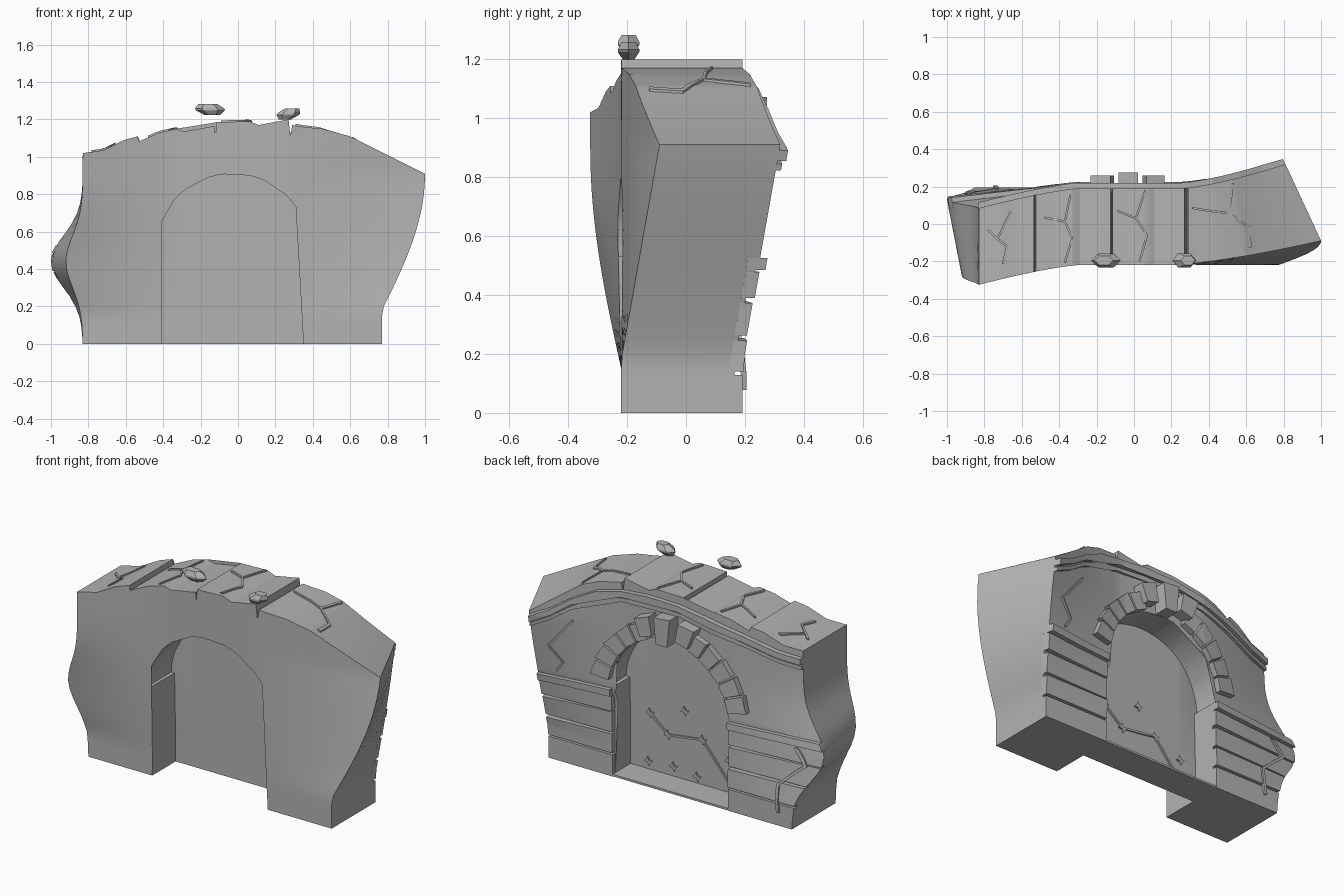
import bpy, bmesh, math, random
from mathutils import Vector

random.seed(4)
cube = bpy.data.objects.get("Cube")
if cube:
    bpy.data.objects.remove(cube)

stone = bpy.data.materials.new("plain grey stone")
stone.use_nodes = True
GREY = (0.45, 0.45, 0.45, 1)
stone.diffuse_color = GREY
stone.node_tree.nodes["Principled BSDF"].inputs["Base Color"].default_value = GREY

FRONT, BACK, LEFT, RIGHT = -0.22, 0.19, 0.77, -0.83
CX, SPRING, HALF, RISE = -0.03, 0.53, 0.38, 0.38

# Top outline of the wall, with slots between the capping slabs
TOP = [(-0.83, 1.02), (-0.72, 1.035), (-0.61, 1.09), (-0.535, 1.11), (-0.53, 1.065), (-0.525, 1.085),
       (-0.42, 1.13), (-0.33, 1.15), (-0.29, 1.135), (-0.125, 1.165), (-0.12, 1.115), (-0.115, 1.185),
       (0.06, 1.19), (0.11, 1.17), (0.27, 1.2), (0.28, 1.11), (0.29, 1.17),
       (0.415, 1.15), (0.51, 1.11), (0.77, 0.91)]
TRIM = [(-0.83, 0.98), (-0.7, 1.0), (-0.5, 1.06), (-0.3, 1.11), (-0.1, 1.14), (0.1, 1.145),
        (0.28, 1.13), (0.42, 1.1), (0.55, 1.03), (0.66, 0.95), (0.77, 0.89)]


def clamp(t):
    return max(0.0, min(1.0, t))


def top_z(x):
    for (a, za), (b, zb) in zip(TOP, TOP[1:]):
        if a <= x <= b:
            return za + (zb - za) * (x - a) / (b - a)
    return TOP[-1][1]


def warp(co):
    """Flares the left end, and bulges the right end of the straight wall."""
    x, y, z = co
    v = (y - FRONT) / (BACK - FRONT)
    s = clamp((z - 0.18) / 0.73)
    dx = (0.23 - 0.19 * v) * math.sin(s * math.pi / 2) * clamp((x - 0.35) / 0.42)
    dy = 0.13 * s * clamp((x - 0.25) / 0.52) ** 1.4
    bulge = math.exp(-0.5 * ((z - 0.44) / 0.14) ** 2) if z > 0.01 else 0
    dx -= (0.09 + 0.08 * v) * bulge * clamp((-0.42 - x) / 0.41) ** 1.4
    lean = math.sin(clamp((z - 0.15) / 0.75) * math.pi / 2)
    dy -= 0.105 * lean * clamp((-0.3 - x) / 0.53) ** 1.3
    return Vector((x + dx, y + dy, z))


def finish(name, bm, smooth=False, bend=True):
    if bend:
        for v in bm.verts:
            v.co = warp(v.co)
    bmesh.ops.recalc_face_normals(bm, faces=bm.faces[:])
    mesh = bpy.data.meshes.new(name)
    bm.to_mesh(mesh)
    bm.free()
    mesh.materials.append(stone)
    obj = bpy.data.objects.new(name, mesh)
    bpy.context.collection.objects.link(obj)
    if smooth:
        bpy.ops.object.select_all(action="DESELECT")
        obj.select_set(True)
        bpy.context.view_layer.objects.active = obj
        bpy.ops.object.shade_smooth_by_angle(angle=math.radians(28))
    return obj


def prism_mesh(outline, y0, y1, step=0.05):
    """Extrudes an x-z outline along y and slices it so that it can bend."""
    bm = bmesh.new()
    near = [bm.verts.new((x, y0, z)) for x, z in outline]
    far = [bm.verts.new((x, y1, z)) for x, z in outline]
    caps = [bm.faces.new(near), bm.faces.new(far[::-1])]
    for i in range(len(near)):
        j = (i + 1) % len(near)
        bm.faces.new((near[j], near[i], far[i], far[j]))
    bmesh.ops.triangulate(bm, faces=caps)
    for axis in (0, 2):
        values = [p[axis // 2] for p in outline]
        for k in range(math.floor(min(values) / step) + 1, math.ceil(max(values) / step)):
            co, no = Vector(), Vector()
            co[axis], no[axis] = k * step, 1
            bmesh.ops.bisect_plane(bm, geom=bm.verts[:] + bm.edges[:] + bm.faces[:],
                                   dist=1e-5, plane_co=co, plane_no=no)
    return bm


def prism(name, outline, y0, y1):
    return finish(name, prism_mesh(outline, y0, y1))


def rect(x0, x1, z0, z1):
    return [(x0, z0), (x1, z0), (x1, z1), (x0, z1)]


def ribbon(name, points, place, width=0.011, height=0.009):
    """A raised strip along a path; place(a, b, h) puts it on a surface."""
    path = []
    for p, q in zip(points, points[1:]):
        p, q = Vector(p), Vector(q)
        path += [p.lerp(q, k / 3) for k in range(3)]
    path.append(Vector(points[-1]))
    bm = bmesh.new()
    rings = []
    for i, p in enumerate(path):
        d = (path[min(i + 1, len(path) - 1)] - path[max(i - 1, 0)]).normalized()
        n = Vector((-d.y, d.x)) * width / 2
        rings.append([bm.verts.new(place(c.x, c.y, h)) for c, h in
                      ((p - n, -0.01), (p + n, -0.01), (p + n, height), (p - n, height))])
    for r, s in zip(rings, rings[1:]):
        for k in range(4):
            bm.faces.new((r[k], r[k - 1], s[k - 1], s[k]))
    bm.faces.new(rings[0])
    bm.faces.new(rings[-1][::-1])
    finish(name, bm)


# Wall body with an arched passage, its lower back set in behind the courses
arch = [(CX + 0.4 * math.cos(a), SPRING + RISE * math.sin(a))
        for a in (math.pi * k / 28 for k in range(29))]
opening = [(CX + HALF, 0), (CX + HALF, SPRING)] + arch + [(CX - HALF, SPRING), (CX - HALF, 0)]
body = prism_mesh([(LEFT, 0)] + opening + [(RIGHT, 0)] + TOP, FRONT, BACK)
for v in body.verts:
    if v.co.y > 0.18 and v.co.z < 0.47:
        v.co.y = 0.165
finish("wall_body", body, smooth=True)

# Closing panel in the passage, and the sill behind it
prism("arch_panel", opening, 0.0, 0.02)
prism("sill", rect(CX - HALF, CX + HALF, 0, 0.012), 0.0, BACK)

# Stone courses and ledge on both sides of the passage
for side, x0, x1 in (("right", RIGHT, CX - HALF), ("left", CX + HALF, LEFT)):
    for i, (z0, z1) in enumerate(((0, 0.128), (0.14, 0.25), (0.263, 0.378), (0.39, 0.48))):
        tilt = random.uniform(-0.006, 0.006) if i else 0
        course = [(x0, z0), (x1, z0), (x1, z1 + tilt), (x0, z1 - tilt)]
        prism(f"{side}_course_{i + 1}", course, 0.15, 0.192 + 0.004 * (i % 2))
    prism(f"{side}_ledge", rect(x0, x1, 0.485, 0.525), 0.15, 0.215)

# Double trim under the top edge of the back
for name, drop, thick, depth in (("upper_trim", 0, 0.035, 0.22), ("lower_trim", 0.045, 0.022, 0.208)):
    lower = [(x, z - drop - thick) for x, z in TRIM]
    upper = [(x, z - drop) for x, z in reversed(TRIM)]
    prism(name, lower + upper, 0.17, depth)

# Arch stones around the back of the passage, with a larger keystone
COUNT = 13
for i in range(COUNT):
    mid = math.radians(8 + 164 * (i + 0.5) / COUNT)
    half = math.radians(5.6)
    inner, outer, depth = 0.385, 0.485, 0.225
    if i > COUNT // 2:
        inner, outer = 0.395, 0.5
    if i == COUNT // 2:
        inner, outer, depth = 0.38, 0.54, 0.275
    elif abs(i - COUNT // 2) == 1:
        mid += math.copysign(0.06, i - COUNT // 2)
        inner, outer, depth = inner + 0.03, outer + 0.04, 0.26
    jitter = random.uniform(-0.008, 0.008)
    wedge = [(CX + r * math.cos(mid + a), SPRING + r * math.sin(mid + a))
             for r, a in ((inner, -half), (outer + jitter, -half), (outer - jitter, half), (inner, half))]
    prism("keystone" if i == COUNT // 2 else f"arch_stone_{i + 1}", wedge, 0.17, depth)

# Raised cracks on the capping slabs
def on_top(x, y, h):
    return x, y, top_z(x) + h

top_cracks = [
    ([(-0.78, 0.06), (-0.73, 0.0), (-0.68, -0.05), (-0.7, -0.14)], (-0.66, 0.13)),
    ([(-0.48, 0.06), (-0.37, 0.02), (-0.33, -0.07), (-0.37, -0.2)], (-0.34, 0.16)),
    ([(-0.09, 0.07), (0.01, 0.03), (0.07, -0.06), (0.03, -0.2)], (0.06, 0.18)),
    ([(0.31, 0.08), (0.47, 0.02), (0.54, -0.07), (0.53, -0.18)], (0.51, 0.17))]
for i, (line, branch) in enumerate(top_cracks):
    ribbon(f"top_crack_{i + 1}", line, on_top)
    ribbon(f"top_crack_branch_{i + 1}", [line[1], branch], on_top)

# Raised cracks on the back of the wall and on the panel
ribbon("left_back_crack", [(0.55, 0.89), (0.69, 0.71), (0.62, 0.62), (0.66, 0.56)],
       lambda x, z, h: (x, BACK + h, z))
ribbon("right_back_crack", [(-0.72, 0.47), (-0.77, 0.38), (-0.7, 0.24), (-0.74, 0.08)],
       lambda x, z, h: (x, 0.196 + h, z), 0.016)
panel_line = [(0.22, 0.35), (0.1, 0.25), (-0.126, 0.28), (-0.3, 0.07)]
ribbon("panel_crack", panel_line, lambda x, z, h: (x, 0.02 + h, z), 0.012, 0.008)

# Small four-pointed studs on the panel
studs = panel_line[:3] + [(-0.01, 0.42), (0.23, 0.06), (0.065, 0.07), (-0.09, 0.05), (-0.3, 0.2)]
for i, (x, z) in enumerate(studs):
    star = [(x + r * math.cos(a), z + r * math.sin(a)) for r, a in
            ((0.028 if k % 2 else 0.009, math.pi * k / 4 + 0.6) for k in range(8))]
    prism(f"panel_stud_{i + 1}", star, 0.015, 0.029)

# Loose stones floating above the wall: stacked six-sided rings
for i, (x, y, z, rx, lean) in enumerate(((-0.15, -0.195, 1.225, 0.078, 0.012),
                                         (0.27, -0.195, 1.2, 0.06, -0.02))):
    bm = bmesh.new()
    rings = []
    for size, h in ((0.55, 0), (1, 0.024), (1, 0.034), (0.65, 0.058)):
        rings.append([bm.verts.new((x + rx * size * math.cos(a) + lean * (1 - h / 0.03),
                                    y + 0.042 * size * math.sin(a), z + h))
                      for a in (math.pi * k / 3 for k in range(6))])
    for r, s in zip(rings, rings[1:]):
        for k in range(6):
            bm.faces.new((r[k - 1], r[k], s[k], s[k - 1]))
    bm.faces.new(rings[0][::-1])
    bm.faces.new(rings[-1])
    finish(f"floating_stone_{i + 1}", bm, bend=False)
